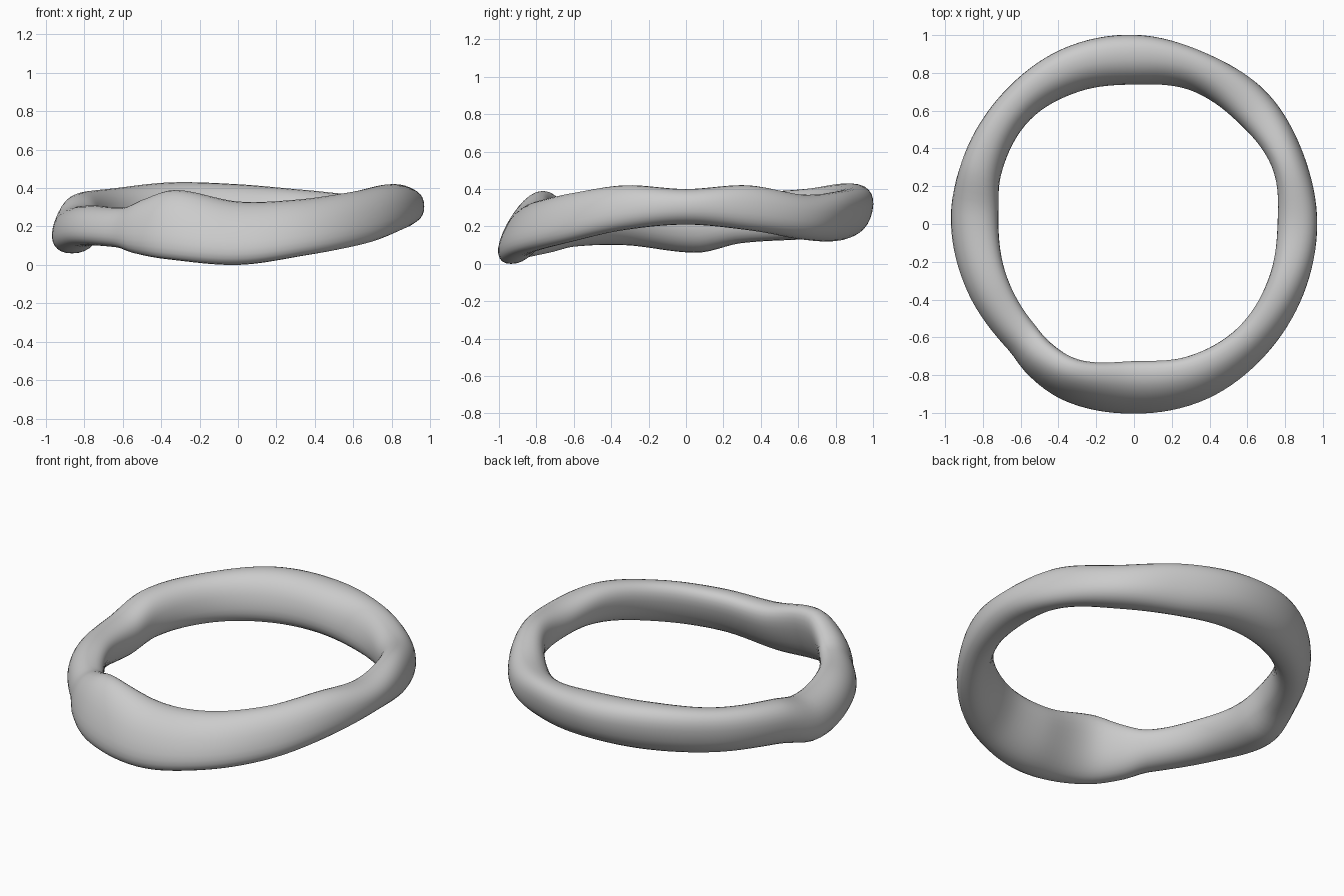
import bpy, bmesh, math
from math import cos, sin, pi

cube = bpy.data.objects.get("Cube")
if cube:
    bpy.data.objects.remove(cube, do_unlink=True)

# Cross-section keys around the band, in hundredths:
# angle, outer radius, inner radius, top, bottom, lean of the top outwards
KEYS = [
    (0, 97, 76, 40, 21, 0), (22, 97, 79, 42, 18, -1), (45, 99, 77, 37, 13, 0),
    (67, 98, 77, 39, 12, 3), (90, 100, 74, 42, 14, 3), (112, 100, 76, 43, 14, 3),
    (135, 98, 78, 40, 13, 2), (160, 97, 75, 37, 11, 1), (176, 97, 72, 31, 6, -2),
    (202, 95, 73, 31, 10, -3), (225, 94, 75, 30, 9, -3), (234, 97, 77, 34, 6, -4),
    (247, 100, 78, 39, 3, -6), (270, 100, 73, 33, 0, -7), (292, 100, 76, 34, 5, -6),
    (315, 98, 78, 38, 11, -4), (338, 97, 77, 42, 18, -2),
]
SEGMENTS, SIDES = 128, 28


def section(angle):
    """Smooth periodic interpolation of the section keys."""
    n = len(KEYS)
    i = max(k for k in range(n) if KEYS[k][0] <= angle)

    def key(k):
        row = KEYS[k % n]
        return (row[0] + 360 * (k // n),) + row[1:]

    a, b, c, d = (key(i + k) for k in (-1, 0, 1, 2))
    span = c[0] - b[0]
    t = (angle - b[0]) / span
    values = []
    for p, q, r, s in zip(a[1:], b[1:], c[1:], d[1:]):
        m = (r - p) / (c[0] - a[0]) * span
        w = (s - q) / (d[0] - b[0]) * span
        h = t * t * (3 - 2 * t)
        v = q + (r - q) * h + m * t * (1 - t) ** 2 - w * t * t * (1 - t)
        values.append(v / 100)
    return values


def soft(v):
    """Slightly squared-off circle coordinate."""
    return math.copysign(abs(v) ** 0.88, v)


# Lumpy closed band swept from the leaning oval sections
bm = bmesh.new()
rings = []
for j in range(SEGMENTS):
    angle = 360 * j / SEGMENTS
    outer, inner, top, bottom, lean = section(angle)
    a = math.radians(angle)
    half = (outer - inner) / 2
    width = math.sqrt(half ** 2 - lean ** 2)
    ring = []
    for k in range(SIDES):
        f = 2 * pi * k / SIDES
        r = (outer + inner) / 2 + width * soft(cos(f)) + lean * soft(sin(f))
        z = (top + bottom) / 2 + (top - bottom) / 2 * soft(sin(f))
        ring.append(bm.verts.new((r * cos(a), r * sin(a), z)))
    rings.append(ring)
for j in range(SEGMENTS):
    p, q = rings[j], rings[(j + 1) % SEGMENTS]
    for k in range(SIDES):
        m = (k + 1) % SIDES
        bm.faces.new((p[k], q[k], q[m], p[m]))
bmesh.ops.recalc_face_normals(bm, faces=bm.faces)
for face in bm.faces:
    face.smooth = True
mesh = bpy.data.meshes.new("band")
bm.to_mesh(mesh)
bm.free()
band = bpy.data.objects.new("band", mesh)
bpy.context.collection.objects.link(band)

# Plain pale grey
grey = bpy.data.materials.new("pale_grey")
grey.use_nodes = True
colour = (0.6, 0.6, 0.6, 1)
grey.diffuse_color = colour
grey.node_tree.nodes["Principled BSDF"].inputs["Base Color"].default_value = colour
mesh.materials.append(grey)
